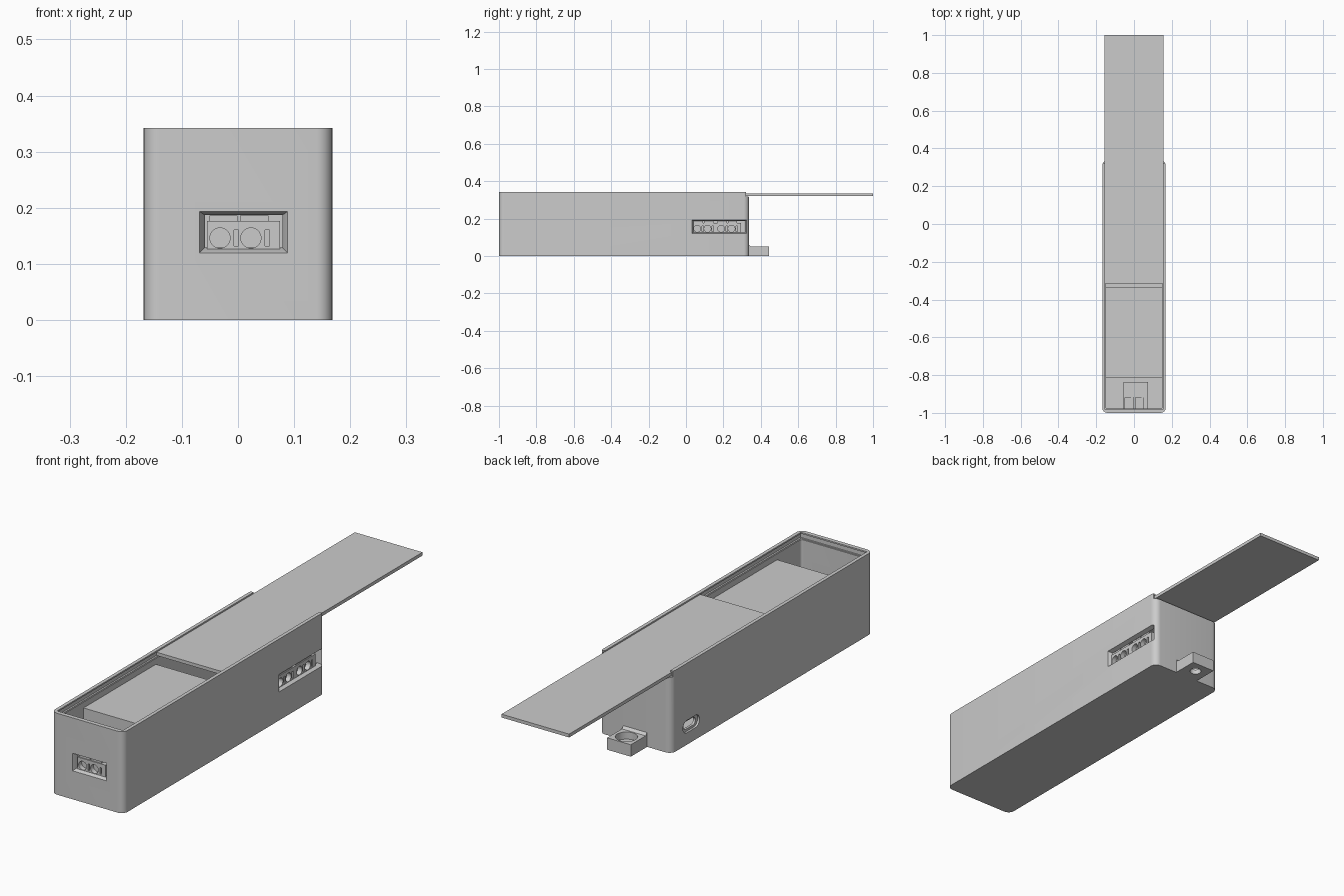
import bpy, bmesh, math
from mathutils import Matrix, Vector

cube = bpy.data.objects.get("Cube")
if cube:
    bpy.data.objects.remove(cube, do_unlink=True)

grey = bpy.data.materials.new("plain grey")
grey.use_nodes = True
grey.diffuse_color = (0.6, 0.6, 0.6, 1)
grey.node_tree.nodes["Principled BSDF"].inputs["Base Color"].default_value = (0.6, 0.6, 0.6, 1)


def finish(name, bm):
    bmesh.ops.recalc_face_normals(bm, faces=bm.faces)
    mesh = bpy.data.meshes.new(name)
    bm.to_mesh(mesh)
    bm.free()
    mesh.materials.append(grey)
    ob = bpy.data.objects.new(name, mesh)
    bpy.context.collection.objects.link(ob)
    return ob


def prism(name, points, vector):
    """Extrude a closed outline along a vector."""
    bm = bmesh.new()
    face = bm.faces.new([bm.verts.new(p) for p in points])
    out = bmesh.ops.extrude_face_region(bm, geom=[face])
    verts = [v for v in out["geom"] if isinstance(v, bmesh.types.BMVert)]
    bmesh.ops.translate(bm, verts=verts, vec=vector)
    return finish(name, bm)


def box(name, x, y, z, r=0):
    """Box from ranges, with optional rounded vertical corners."""
    points = []
    corners = [(x[1], y[1], -1, -1), (x[0], y[1], 1, -1), (x[0], y[0], 1, 1), (x[1], y[0], -1, 1)]
    for i, (cx, cy, sx, sy) in enumerate(corners):
        for k in range(9 if r else 1):
            a = math.pi / 2 * (i + k / 8)
            points.append((cx + r * (sx + math.cos(a)), cy + r * (sy + math.sin(a)), z[0]))
    return prism(name, points, (0, 0, z[1] - z[0]))


def cylinder(name, centre, r, depth, axis="Z"):
    bm = bmesh.new()
    bmesh.ops.create_cone(bm, cap_ends=True, segments=32, radius1=r, radius2=r, depth=depth)
    turn = Matrix.Rotation(math.pi / 2, 4, "X") if axis == "Y" else Matrix()
    bm.transform(Matrix.Translation(centre) @ turn)
    return finish(name, bm)


def cut(target, *cutters):
    for c in cutters:
        c.hide_render = True
        mod = target.modifiers.new("cut", "BOOLEAN")
        mod.operation, mod.solver, mod.object = "DIFFERENCE", "EXACT", c
        bpy.context.view_layer.objects.active = target
        bpy.ops.object.modifier_apply(modifier=mod.name)
        bpy.data.objects.remove(c, do_unlink=True)


def smooth(ob):
    bpy.ops.object.select_all(action="DESELECT")
    ob.select_set(True)
    bpy.context.view_layer.objects.active = ob
    bpy.ops.object.shade_smooth_by_angle(angle=math.radians(30))


def window(width, place):
    """Cutter that narrows as it goes into the wall, facing local -y."""
    bm = bmesh.new()
    rings = []
    for y, m in ((-0.01, -0.005), (0.02, 0.009), (0.05, 0.009)):
        a, b, lo, hi = m, width - m, 0.12 + m, 0.193 - m * 0.7
        rings.append([bm.verts.new(p) for p in ((a, y, lo), (b, y, lo), (b, y, hi), (a, y, hi))])
    for p, q in zip(rings, rings[1:]):
        for i in range(4):
            j = (i + 1) % 4
            bm.faces.new((p[i], p[j], q[j], q[i]))
    bm.faces.new(rings[0])
    bm.faces.new(rings[-1])
    bm.transform(place)
    return finish("window_cutter", bm)


def pill(y0, y1, z, r, x0, depth):
    points = []
    for cy, start in ((y1 - r, -math.pi / 2), (y0 + r, math.pi / 2)):
        for k in range(13):
            a = start + math.pi * k / 12
            points.append((x0, cy + r * math.cos(a), z + r * math.sin(a)))
    return prism("slot_cutter", points, (depth, 0, 0))


def connector(name, place):
    """Two-port wire connector with its front on local y = 0."""
    body = box(name, (0, 0.13), (0, 0.15), (0.122, 0.176))
    for x in (0.023, 0.078):
        cut(body, cylinder("port", (x, 0, 0.146), 0.018, 0.04, "Y"),
            box("slit", (x + 0.025, x + 0.033), (-0.01, 0.012), (0.132, 0.16)))
    parts = [body]
    for i, x in enumerate((0.004, 0.059)):
        parts.append(box(f"{name}_lever_{i + 1}", (x, x + 0.05), (0.004, 0.068), (0.174, 0.186)))
        parts.append(box(f"{name}_latch_{i + 1}", (x + 0.036, x + 0.046), (0.068, 0.12), (0.174, 0.18)))
    parts.append(box(f"{name}_stand", (0.005, 0.125), (0.02, 0.14), (0.015, 0.123)))
    for ob in parts:
        ob.data.transform(place)
        smooth(ob)


# Hollow case with lid groove and open back edge
case = box("case", (-0.168, 0.168), (-1, 0.337), (0, 0.342), 0.028)
cut(case,
    box("cavity", (-0.149, 0.149), (-0.978, 0.316), (0.018, 0.4), 0.01),
    box("groove", (-0.16, 0.16), (-0.988, 0.6), (0.317, 0.336)),
    box("opening", (-0.153, 0.153), (-0.982, 0.6), (0.315, 0.4)),
    box("back_trim", (-0.3, 0.3), (0.322, 0.6), (0.317, 0.4)))

# Windows at the front and left, port slot at the right
front_place = Matrix.Translation((-0.068, -1, 0))
side_turn = Matrix.Rotation(math.pi / 2, 4, "Z")
cut(case,
    window(0.156, front_place),
    window(0.292, Matrix.Translation((0.168, 0.033, 0)) @ side_turn),
    pill(0.15, 0.26, 0.076, 0.026, -0.2, 0.041),
    pill(0.165, 0.245, 0.076, 0.016, -0.2, 0.08))
smooth(case)

# Wire connectors behind the windows
connector("front_connector", Matrix.Translation((-0.055, -0.986, 0)))
for i, y in enumerate((0.037, 0.165)):
    connector(f"side_connector_{i + 1}", Matrix.Translation((0.154, y, 0)) @ side_turn)

# Battery block and sliding lid
box("battery_block", (-0.147, 0.147), (-0.815, -0.335), (0.016, 0.292))
box("sliding_lid", (-0.157, 0.157), (-0.318, 1), (0.32, 0.334))

# Mounting tab with a stepped screw hole
outline = [(0.33, 0), (0.445, 0), (0.445, 0.05), (0.347, 0.05), (0.337, 0.06), (0.33, 0.06)]
tab = prism("mounting_tab", [(-0.055, y, z) for y, z in outline], (0.11, 0, 0))
cut(tab,
    cylinder("screw_hole", (0, 0.395, 0), 0.023, 0.2),
    cylinder("screw_head_hole", (0, 0.395, 0.07), 0.043, 0.1))
smooth(tab)
